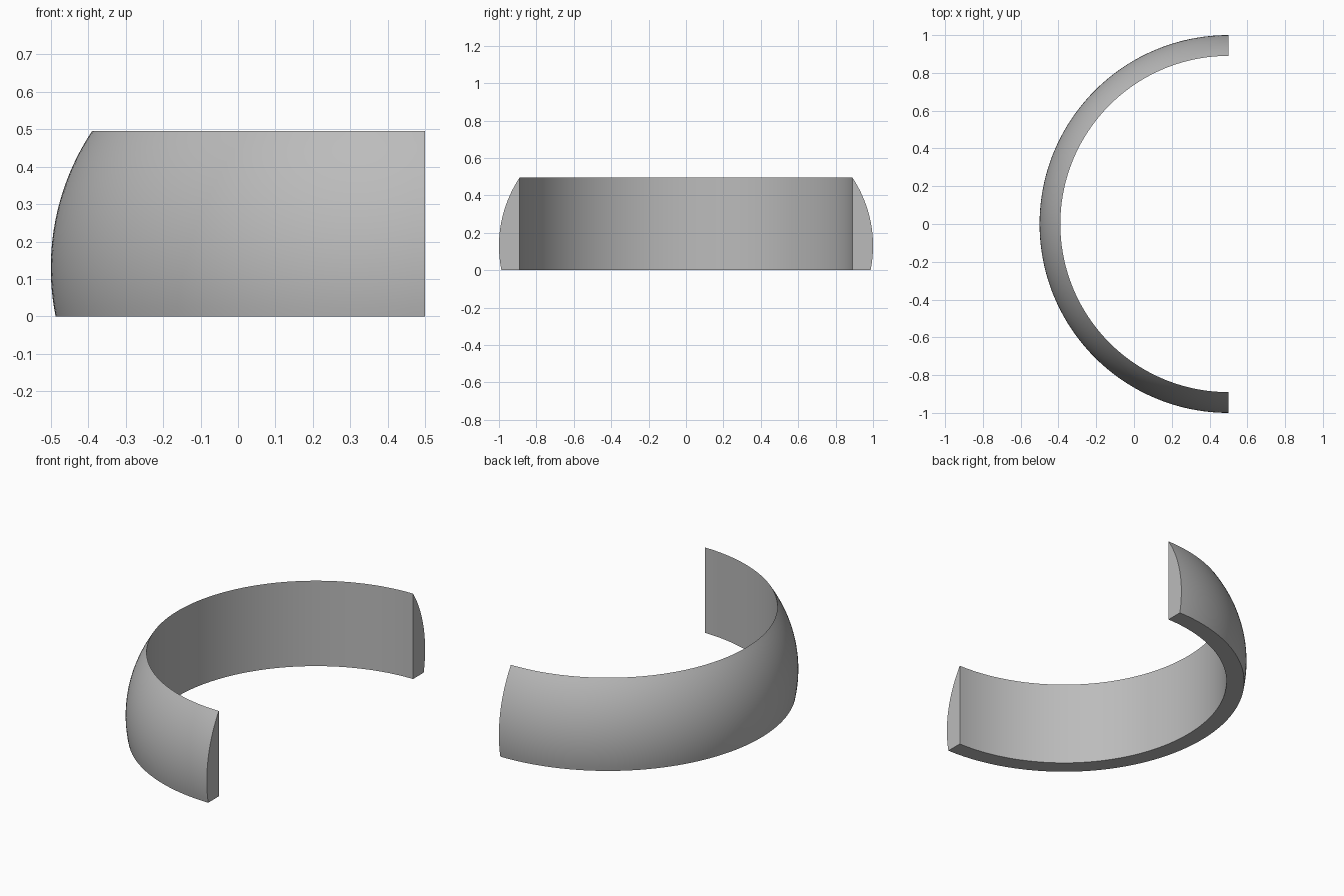
import bpy, bmesh, math

cube = bpy.data.objects.get("Cube")
if cube:
    bpy.data.objects.remove(cube, do_unlink=True)

# Plain grey material
grey = bpy.data.materials.new("plain_grey")
grey.use_nodes = True
colour = (0.5, 0.5, 0.5, 1)
grey.diffuse_color = colour
grey.node_tree.nodes["Principled BSDF"].inputs["Base Color"].default_value = colour

INNER, OUTER, HEIGHT = 0.89, 1.0, 0.495
BULGE_Z, BULGE_R = 0.13, 0.66
STEPS, SEGMENTS = 20, 96
CENTRE_X = 0.5

# Cross-section: bulging outer arc that meets the straight inner wall at the top
low = math.asin(-BULGE_Z / BULGE_R)
high = math.asin((HEIGHT - BULGE_Z) / BULGE_R)
profile = [(INNER, 0)]
for i in range(STEPS):
    a = low + (high - low) * i / STEPS
    profile.append((OUTER - BULGE_R * (1 - math.cos(a)), BULGE_Z + BULGE_R * math.sin(a)))
profile.append((INNER, HEIGHT))

# Half ring: the section turned through a half circle, with flat ends
bm = bmesh.new()
rings = []
for s in range(SEGMENTS + 1):
    t = math.pi / 2 + math.pi * s / SEGMENTS
    rings.append([bm.verts.new((CENTRE_X + r * math.cos(t), r * math.sin(t), z))
                  for r, z in profile])
for a, b in zip(rings, rings[1:]):
    for i in range(len(profile)):
        j = (i + 1) % len(profile)
        bm.faces.new((a[i], a[j], b[j], b[i]))
bm.faces.new(rings[0])
bm.faces.new(rings[-1])
bmesh.ops.recalc_face_normals(bm, faces=bm.faces)

mesh = bpy.data.meshes.new("half_ring_band")
bm.to_mesh(mesh)
bm.free()
mesh.materials.append(grey)
band = bpy.data.objects.new("half_ring_band", mesh)
bpy.context.collection.objects.link(band)

# Smooth curves, sharp rims
bpy.ops.object.select_all(action="DESELECT")
band.select_set(True)
bpy.context.view_layer.objects.active = band
bpy.ops.object.shade_smooth_by_angle(angle=math.radians(25))
